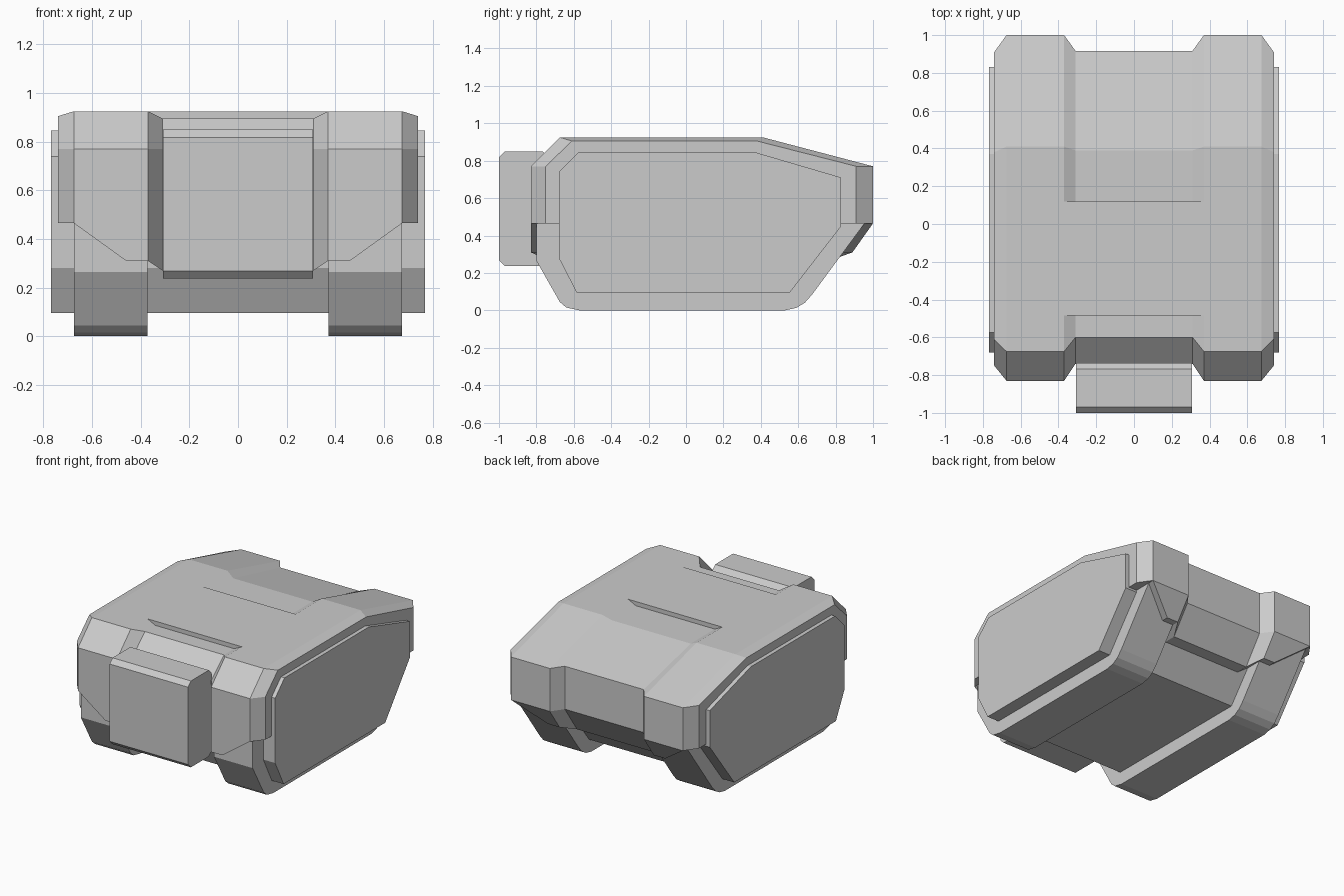
import bpy, bmesh

if "Cube" in bpy.data.objects:
    bpy.data.objects.remove(bpy.data.objects["Cube"])


def loft(name, stations):
    """Skin a list of (x, [(y, z), ...]) cross-sections and cap both ends."""
    bm = bmesh.new()
    rings = [[bm.verts.new((x, y, z)) for y, z in pts] for x, pts in stations]
    n = len(rings[0])
    for a, b in zip(rings, rings[1:]):
        for i in range(n):
            j = (i + 1) % n
            bm.faces.new((a[i], a[j], b[j], b[i]))
    bm.faces.new(rings[0])
    bm.faces.new(rings[-1])
    bmesh.ops.remove_doubles(bm, verts=bm.verts, dist=0.0005)
    bmesh.ops.recalc_face_normals(bm, faces=bm.faces)
    mesh = bpy.data.meshes.new(name)
    bm.to_mesh(mesh)
    bm.free()
    obj = bpy.data.objects.new(name, mesh)
    bpy.context.collection.objects.link(obj)
    return obj


def extrude(name, profile, x0, x1):
    return loft(name, [(x0, profile), (x1, profile)])


# Inner body whose ends form the side plates
extrude("inner_body", [(-0.68, 0.74), (-0.575, 0.845), (0.37, 0.845), (0.83, 0.71),
                       (0.83, 0.45), (0.555, 0.095), (-0.585, 0.095), (-0.68, 0.28)],
        -0.768, 0.768)

# Pair of runners under the shell
runner = [(-0.80, 0.60), (-0.80, 0.265), (-0.675, 0.045), (-0.64, 0.015), (-0.57, 0.0),
          (0.53, 0.0), (0.59, 0.013), (0.635, 0.04), (0.675, 0.085),
          (0.955, 0.465), (0.90, 0.60)]
for side, s in (("left", -1), ("right", 1)):
    extrude("runner_" + side, runner, s * 0.372, s * 0.675)


# Armoured shell: cross-sections from the centre recess to the chamfered sides
def section(front, top_front, top, mid, top_back, back, bottom, back_low):
    return [(front, bottom), (front, 0.465), (front, 0.77), (top_front, top),
            (-0.485, top), (-0.485, mid), (0.12, mid), (0.12, top),
            (top_back, top), (back, 0.77), (back, 0.465), (back_low, bottom)]


half = [
    (0.31, section(-0.74, -0.60, 0.895, 0.925, 0.39, 0.917, 0.27, 0.78)),
    (0.37, section(-0.83, -0.675, 0.925, 0.925, 0.41, 1.0, 0.31, 0.89)),
    (0.46, section(-0.83, -0.675, 0.925, 0.925, 0.41, 1.0, 0.31, 0.89)),
    (0.675, section(-0.83, -0.675, 0.925, 0.925, 0.41, 1.0, 0.465, 1.0)),
    (0.74, section(-0.75, -0.61, 0.905, 0.905, 0.38, 0.91, 0.465, 0.91)),
]
loft("shell", [(-x, p) for x, p in reversed(half)] + half)

# Front block with chamfered long edges
c = 0.032
y0, y1, z0, z1 = -1.0, -0.735, 0.237, 0.85
extrude("front_block", [(y0, z0 + c), (y0, z1 - c), (y0 + c, z1), (y1 - c, z1),
                        (y1, z1 - c), (y1, z0 + c), (y1 - c, z0), (y0 + c, z0)],
        -0.308, 0.308)
